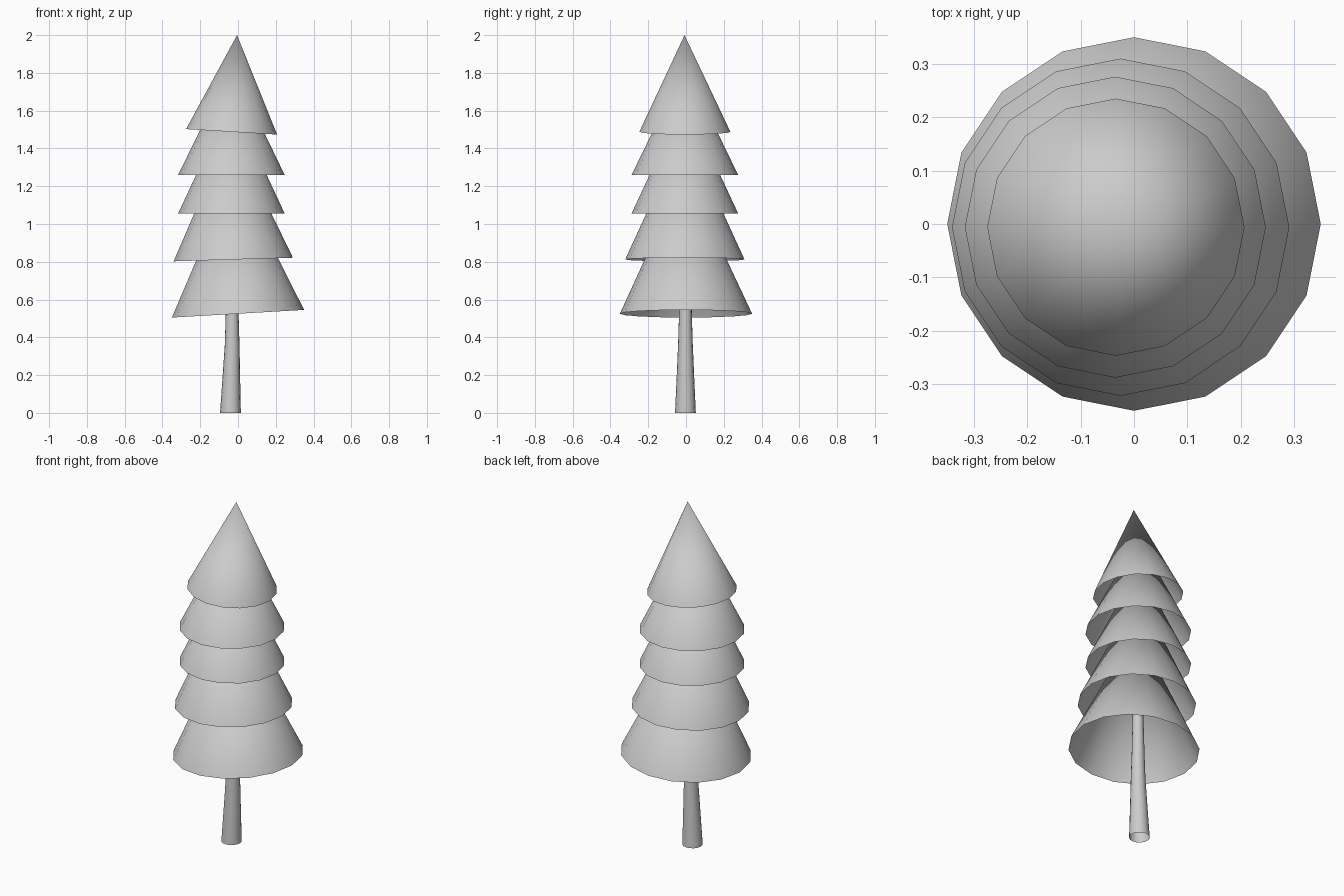
import bpy, bmesh, math

if "Cube" in bpy.data.objects:
    bpy.data.objects.remove(bpy.data.objects["Cube"])

SIDES = 16


def make_object(name, bm):
    bmesh.ops.recalc_face_normals(bm, faces=bm.faces)
    mesh = bpy.data.meshes.new(name)
    bm.to_mesh(mesh)
    bm.free()
    for p in mesh.polygons:
        p.use_smooth = True
    obj = bpy.data.objects.new(name, mesh)
    bpy.context.collection.objects.link(obj)
    return obj


def ring(bm, x, y, z, r, tilt=0.0):
    """Ring of vertices; tilt is the height gained per unit of x."""
    verts = []
    for i in range(SIDES):
        a = 2 * math.pi * i / SIDES
        dx = r * math.cos(a)
        verts.append(bm.verts.new((x + dx, y + r * math.sin(a), z + dx * tilt)))
    return verts


def foliage_tier(name, x, y, z, r, tilt, apex):
    """Open-bottomed leaning cone."""
    bm = bmesh.new()
    rim = ring(bm, x, y, z, r, tilt)
    tip = bm.verts.new(apex)
    for i in range(SIDES):
        bm.faces.new((rim[i], rim[(i + 1) % SIDES], tip))
    return make_object(name, bm)


# Foliage tiers, bottom to top: centre x, y, rim height, radius, tilt, apex
tiers = [
    (0.0, 0.0, 0.525, 0.35, 0.058, (-0.02, -0.005, 1.28)),
    (-0.025, -0.006, 0.812, 0.316, 0.03, (-0.04, -0.006, 1.50)),
    (-0.035, -0.006, 1.056, 0.282, 0.0, (-0.035, -0.006, 1.66)),
    (-0.035, -0.006, 1.26, 0.282, 0.0, (-0.033, -0.006, 1.84)),
    (-0.034, -0.006, 1.488, 0.241, -0.06, (-0.005, -0.008, 2.0)),
]
for n, t in enumerate(tiers, 1):
    foliage_tier(f"foliage_tier_{n}", *t)

# Trunk: tapered, slightly bent open tube
bm = bmesh.new()
path = [(-0.040, 0.0, 0.055), (-0.035, 0.2, 0.046),
        (-0.031, 0.36, 0.039), (-0.031, 0.52, 0.034), (-0.03, 0.90, 0.025)]
rings = [ring(bm, x, -0.003, z, r) for x, z, r in path]
for lo, hi in zip(rings, rings[1:]):
    for i in range(SIDES):
        j = (i + 1) % SIDES
        bm.faces.new((lo[i], lo[j], hi[j], hi[i]))
make_object("trunk", bm)
